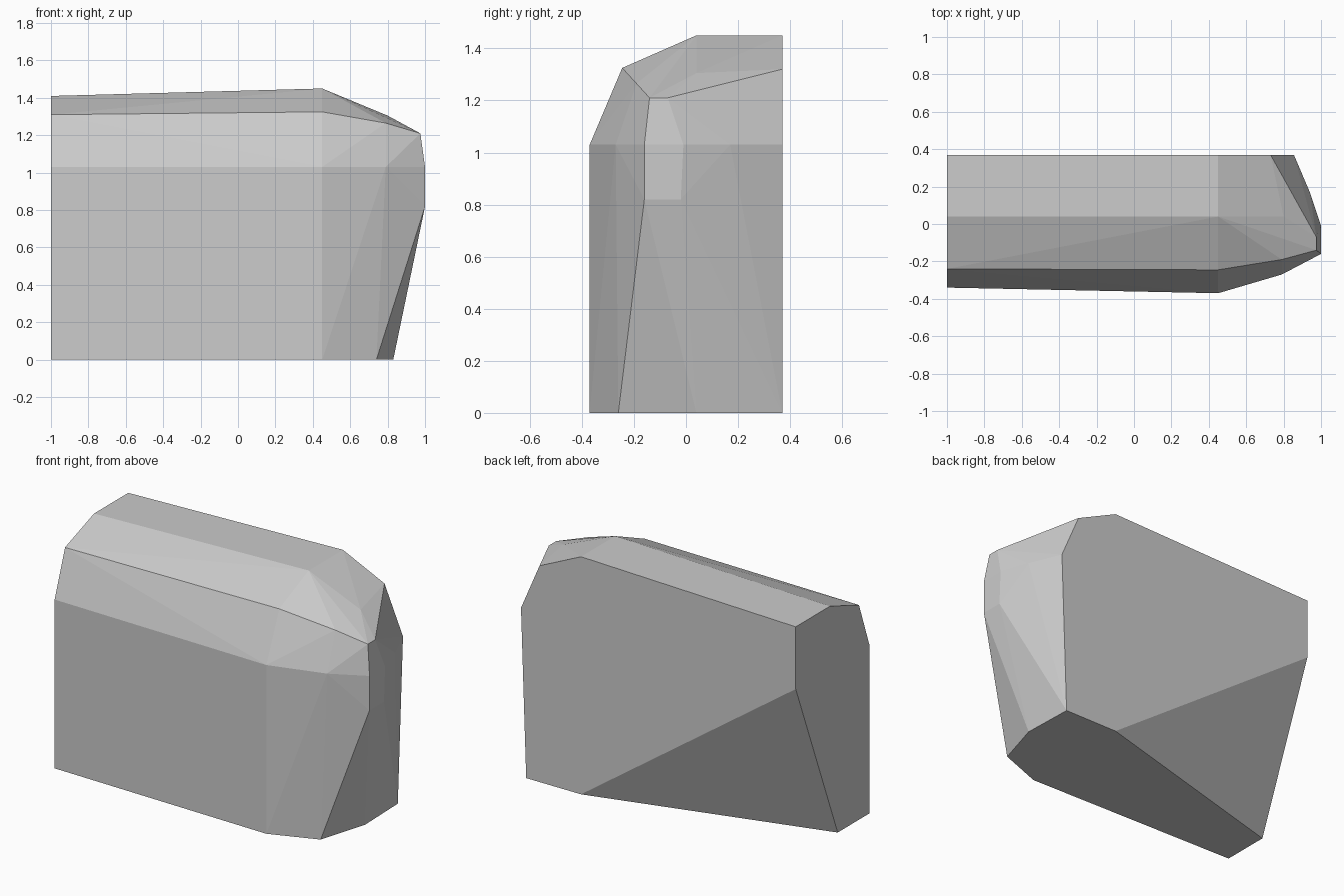
import bpy
import bmesh

if "Cube" in bpy.data.objects:
    bpy.data.objects.remove(bpy.data.objects["Cube"])

# Outline rings of the chipped stone block, as (x, y) at a level or (x, y, z)
base_ring = [(-1, -0.34), (0.45, -0.37), (0.74, -0.26), (0.83, 0.04),
             (0.82, 0.37), (0.45, 0.37), (-1, -0.035)]
shoulder_ring = [(-1, -0.34), (0.45, -0.37), (0.79, -0.27), (1, -0.16),
                 (1, -0.01), (0.94, 0.17), (0.855, 0.37), (-1, 0.37)]
nose = [(1, -0.16, 0.82), (1, -0.02, 0.82)]
bevel_ring = [(-1, -0.24, 1.31), (0.45, -0.245, 1.325), (0.79, -0.19, 1.265),
              (0.975, -0.14, 1.21), (0.975, -0.07, 1.21), (0.73, 0.37, 1.32)]
top_ring = [(-1, 0.04, 1.41), (0.45, 0.04, 1.45), (0.8, 0.04, 1.305),
            (0.45, 0.37, 1.45), (-1, 0.37, 1.41)]

points = [(x, y, 0) for x, y in base_ring]
points += [(x, y, 1.03) for x, y in shoulder_ring]
points += nose + bevel_ring + top_ring

# Faceted block: hull stretched over the rings
bm = bmesh.new()
for p in points:
    bm.verts.new(p)
bmesh.ops.convex_hull(bm, input=bm.verts[:])
bmesh.ops.recalc_face_normals(bm, faces=bm.faces[:])
mesh = bpy.data.meshes.new("stone_block")
bm.to_mesh(mesh)
bm.free()
block = bpy.data.objects.new("stone_block", mesh)
bpy.context.collection.objects.link(block)

# Plain grey stone
grey = bpy.data.materials.new("stone_grey")
grey.diffuse_color = (0.6, 0.6, 0.6, 1)
grey.use_nodes = True
grey.node_tree.nodes["Principled BSDF"].inputs["Base Color"].default_value = grey.diffuse_color
mesh.materials.append(grey)
